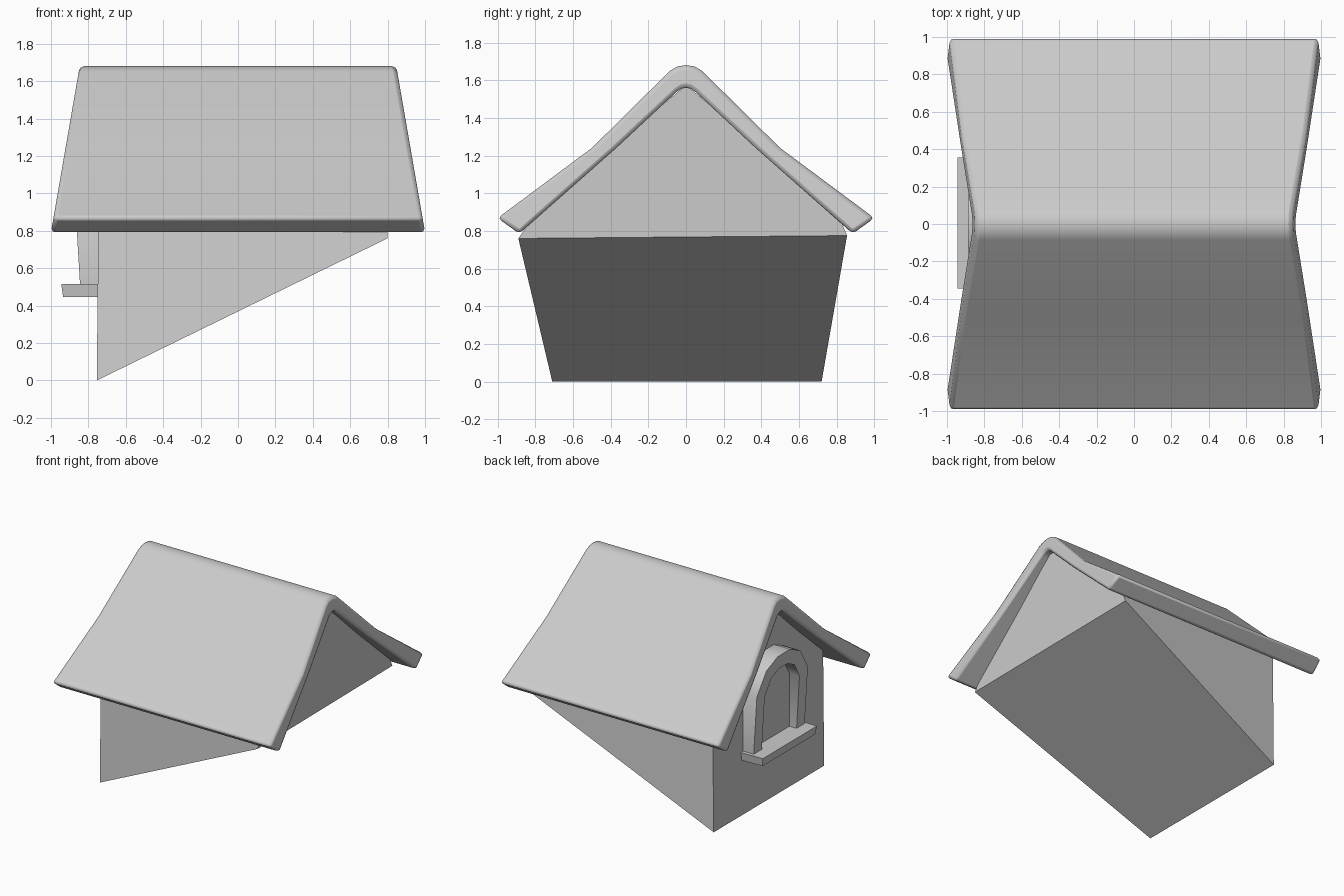
import bpy, bmesh

if "Cube" in bpy.data.objects:
    bpy.data.objects.remove(bpy.data.objects["Cube"])


def make(name, verts, faces, bevel=0.0, smooth=False):
    mesh = bpy.data.meshes.new(name)
    bm = bmesh.new()
    vs = [bm.verts.new(v) for v in verts]
    for f in faces:
        bm.faces.new([vs[i] for i in f])
    bmesh.ops.recalc_face_normals(bm, faces=bm.faces)
    bm.to_mesh(mesh)
    bm.free()
    ob = bpy.data.objects.new(name, mesh)
    bpy.context.collection.objects.link(ob)
    if bevel:
        mod = ob.modifiers.new("soft_edges", 'BEVEL')
        mod.width, mod.segments = bevel, 2
        mod.limit_method, mod.angle_limit = 'ANGLE', 0.9
    if smooth:
        bpy.ops.object.select_all(action='DESELECT')
        bpy.context.view_layer.objects.active = ob
        ob.select_set(True)
        bpy.ops.object.shade_smooth_by_angle(angle=0.6)
    return ob


def band(name, outer, inner, place, **kw):
    """Solid strip between two matching open profiles, extruded between two sides."""
    n = len(outer)
    verts = [place(p, s) for s in (0, 1) for prof in (outer, inner) for p in prof]
    o0, i0, o1, i1 = 0, n, 2 * n, 3 * n
    faces = []
    for k in range(n - 1):
        for a, b in ((o0, i0), (i0, i1), (i1, o1), (o1, o0)):
            faces.append((a + k, a + k + 1, b + k + 1, b + k))
    for k in (0, n - 1):
        faces.append((o0 + k, i0 + k, i1 + k, o1 + k))
    return make(name, verts, faces, **kw)


def mirrored(half):
    """Mirror a half profile (ending at the centre or just before it) across y = 0."""
    return half + [(-y, z) for y, z in reversed(half) if y > 0]


# Flared roof: gable ends slope inward towards the ridge
roof_out = mirrored([(1.0, 0.868), (0.5, 1.24), (0.085, 1.65), (0.045, 1.673), (0, 1.68)])
roof_in = mirrored([(0.885, 0.785), (0.37, 1.24), (0.05, 1.538), (0.025, 1.555), (0, 1.56)])


def roof_place(p, s):
    half = 0.85 + (1.66 - p[1]) * 0.173
    return (half if s else -half, p[0], p[1])


band("roof", roof_out, roof_in, roof_place, bevel=0.022, smooth=True)

# Dormer body: window wall lofted to the rear gable, with a slanted underside
window_wall = [(0.72, 0), (0.72, 0.95), (0.37, 1.26), (0, 1.575),
               (-0.37, 1.26), (-0.71, 0.955), (-0.71, 0)]
rear_gable = [(0.855, 0.775), (0.82, 0.86), (0.37, 1.26), (0, 1.575),
              (-0.37, 1.26), (-0.82, 0.86), (-0.89, 0.76)]
n = len(window_wall)
body = [(-0.755 + 0.01 * z, y, z) for y, z in window_wall] + [(0.8, y, z) for y, z in rear_gable]
make("dormer_body", body,
     [tuple(range(n)), tuple(range(n, 2 * n))]
     + [(i, (i + 1) % n, n + (i + 1) % n, n + i) for i in range(n)])

# Arched window frame, leaning out slightly towards the top
arch_out = mirrored([(0.33, 0.51), (0.33, 0.99), (0.22, 1.165), (0.08, 1.23)])
arch_in = mirrored([(0.225, 0.51), (0.225, 0.95), (0.15, 1.075), (0.055, 1.12)])


def frame_place(p, s):
    return (-0.73 if s else -0.845 - (p[1] - 0.52) * 0.06, p[0], p[1])


band("window_frame", arch_out, arch_in, frame_place, smooth=True)

# Window pane
m = len(arch_in)
make("window_pane", [(x, y, z) for x in (-0.78, -0.74) for y, z in arch_in],
     [tuple(range(m)), tuple(range(m, 2 * m))]
     + [(i, (i + 1) % m, m + (i + 1) % m, m + i) for i in range(m)])

# Window sill, tapering slightly downward
sill_top = [(-0.945, -0.345), (-0.945, 0.355), (-0.735, 0.36), (-0.735, -0.35)]
sill_low = [(-0.935, -0.335), (-0.935, 0.345), (-0.735, 0.35), (-0.735, -0.34)]
make("window_sill", [(x, y, 0.515) for x, y in sill_top] + [(x, y, 0.447) for x, y in sill_low],
     [(0, 1, 2, 3), (4, 5, 6, 7)] + [(i, (i + 1) % 4, 4 + (i + 1) % 4, 4 + i) for i in range(4)])
